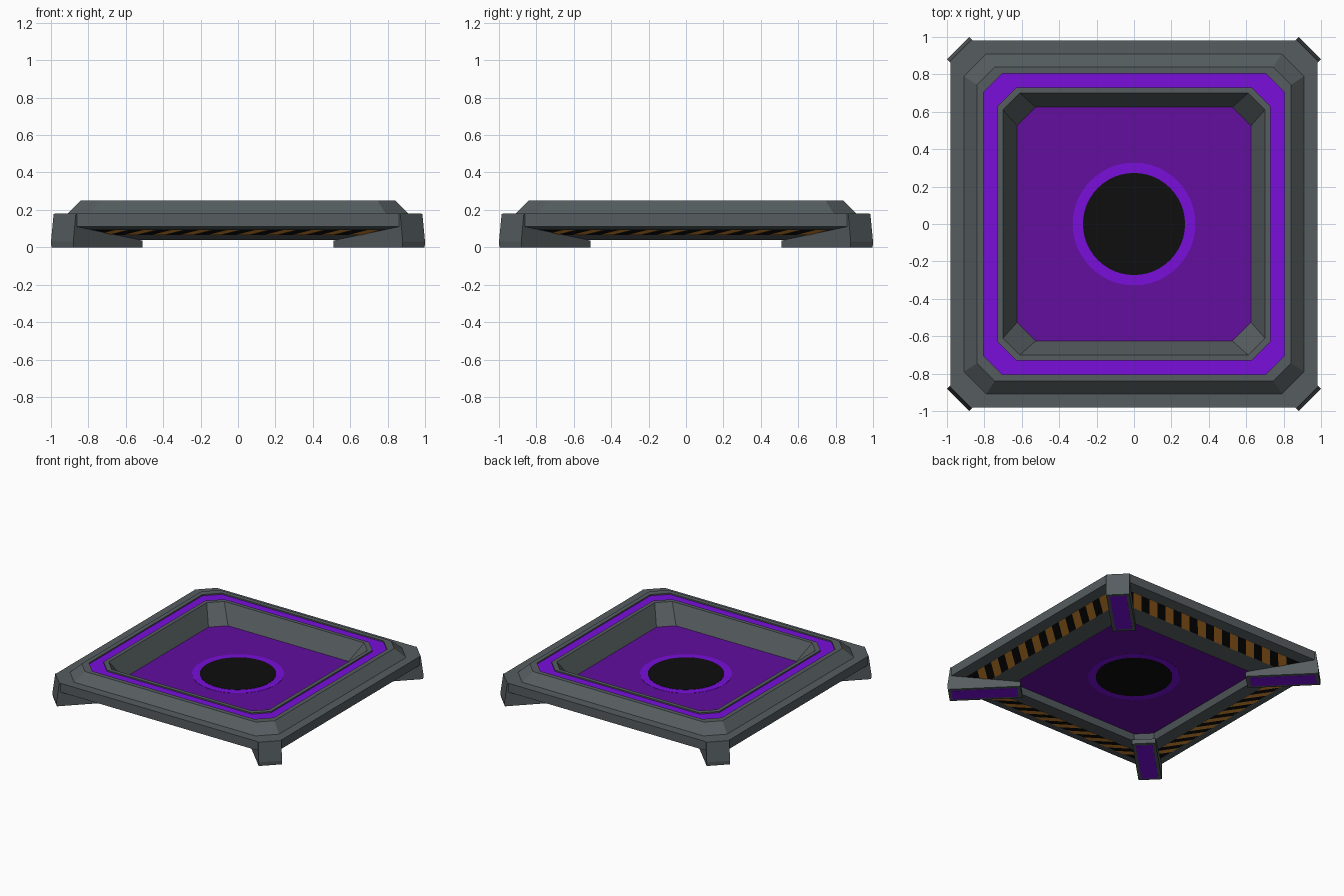
import bpy, bmesh, math
from mathutils import Matrix, Vector

if "Cube" in bpy.data.objects:
    bpy.data.objects.remove(bpy.data.objects["Cube"])


def material(name, r, g, b):
    lin = [(c / 255 / 12.92) if c < 10 else ((c / 255 + 0.055) / 1.055) ** 2.4 for c in (r, g, b)]
    m = bpy.data.materials.new(name)
    m.diffuse_color = (*lin, 1)
    m.use_nodes = True
    m.node_tree.nodes["Principled BSDF"].inputs["Base Color"].default_value = m.diffuse_color
    return m


GREY = material("steel grey", 86, 93, 96)
BRIGHT = material("bright purple", 120, 14, 218)
DARK = material("deep purple", 98, 14, 158)
BLACK = material("black", 14, 14, 14)
ORANGE = material("hazard orange", 216, 140, 48)


def finish(bm, name, mats, fix=True):
    if fix:
        bmesh.ops.recalc_face_normals(bm, faces=bm.faces)
    me = bpy.data.meshes.new(name)
    bm.to_mesh(me)
    bm.free()
    for m in mats:
        me.materials.append(m)
    ob = bpy.data.objects.new(name, me)
    bpy.context.collection.objects.link(ob)
    return ob


def octagon(bm, h, c, z):
    """Square of half size h with corners cut by c."""
    k = h - c
    pts = [(h, -k), (h, k), (k, h), (-k, h), (-h, k), (-h, -k), (-k, -h), (k, -h)]
    return [bm.verts.new((x, y, z)) for x, y in pts]


def bridge(bm, a, b, mat=0):
    n = len(a)
    for i in range(n):
        bm.faces.new((a[i], a[(i + 1) % n], b[(i + 1) % n], b[i])).material_index = mat


# Frame: half size, corner cut, height, material of the band that follows
D_OUT, Z_OUT, D_IN, Z_IN = 0.907, 0.0945, 0.777, 0.067
profile = [
    (0.98, 0.11, 0.11, 0), (0.98, 0.11, 0.18, 0), (0.91, 0.12, 0.18, 0),
    (0.84, 0.095, 0.25, 0), (0.805, 0.10, 0.25, 0), (0.805, 0.10, 0.24, 1),
    (0.73, 0.10, 0.24, 0), (0.73, 0.10, 0.25, 0), (0.70, 0.09, 0.25, 0),
    (0.625, 0.10, 0.11, 0), (0.625, 0.10, 0.085, 0), (0.645, 0.10, 0.04, 0),
    (D_IN, 0.10, Z_IN, 2), (D_OUT, 0.11, Z_OUT, 0),
]
bm = bmesh.new()
loops = [octagon(bm, h, c, z) for h, c, z, _ in profile]
for i, row in enumerate(profile):
    bridge(bm, loops[i], loops[(i + 1) % len(loops)], row[3])
finish(bm, "frame", [GREY, BRIGHT, BLACK])

# Floor plate inside the frame
bm = bmesh.new()
lo, hi = octagon(bm, 0.626, 0.10, 0.085), octagon(bm, 0.626, 0.10, 0.11)
bridge(bm, lo, hi)
bm.faces.new(lo)
bm.faces.new(hi)
finish(bm, "floor", [DARK])

# Round centre: bright rim and black disc, showing on both sides
for name, r, t, mat in (("centre_rim", 0.328, 0.028, BRIGHT), ("centre_disc", 0.273, 0.031, BLACK)):
    bm = bmesh.new()
    bmesh.ops.create_cone(bm, cap_ends=True, segments=48, radius1=r, radius2=r, depth=t,
                          matrix=Matrix.Translation((0, 0, 0.0975)))
    finish(bm, name, [mat])

# Hazard stripes on the sloped underside of each side
bm = bmesh.new()
PERIOD, LEAN = 0.15, 0.11
for axis in (0, 1):
    for sign in (-1, 1):
        for k in range(-5, 5):
            t = (k + 0.5) * PERIOD + LEAN / 2
            w = PERIOD / 4
            corners = [(D_OUT, Z_OUT, t - w), (D_OUT, Z_OUT, t + w),
                       (D_IN, Z_IN, t + w - LEAN), (D_IN, Z_IN, t - w - LEAN)]
            vs = []
            for d, z, u in corners:
                p = (sign * d, u) if axis == 0 else (u, sign * d)
                vs.append(bm.verts.new((*p, z - 0.002)))
            f = bm.faces.new(vs)
            f.normal_update()
            if f.normal.z > 0:
                f.normal_flip()
finish(bm, "hazard_stripes", [ORANGE], fix=False)

# Corner feet along the diagonals, with a bright strip underneath
side = [(0.806, 0), (0.806, 0.035), (1.25, 0.112), (1.25, 0.179), (1.31, 0.179),
        (1.33, 0.03), (1.327, 0)]


def prism(points, half):
    bm = bmesh.new()
    a = [bm.verts.new((s, -half, z)) for s, z in points]
    b = [bm.verts.new((s, half, z)) for s, z in points]
    bridge(bm, a, b)
    bm.faces.new(a)
    bm.faces.new(b)
    return bm


for i, place in enumerate(("back_right", "back_left", "front_left", "front_right")):
    turn = math.radians(45 + 90 * i)
    foot = finish(prism(side, 0.084), place + "_foot", [GREY])
    strip = finish(prism([(0.835, 0), (0.835, 0.004), (1.305, 0.004), (1.305, 0)], 0.06),
                   place + "_foot_strip", [BRIGHT])
    foot.rotation_euler.z = strip.rotation_euler.z = turn
    strip.location.z = -0.002
